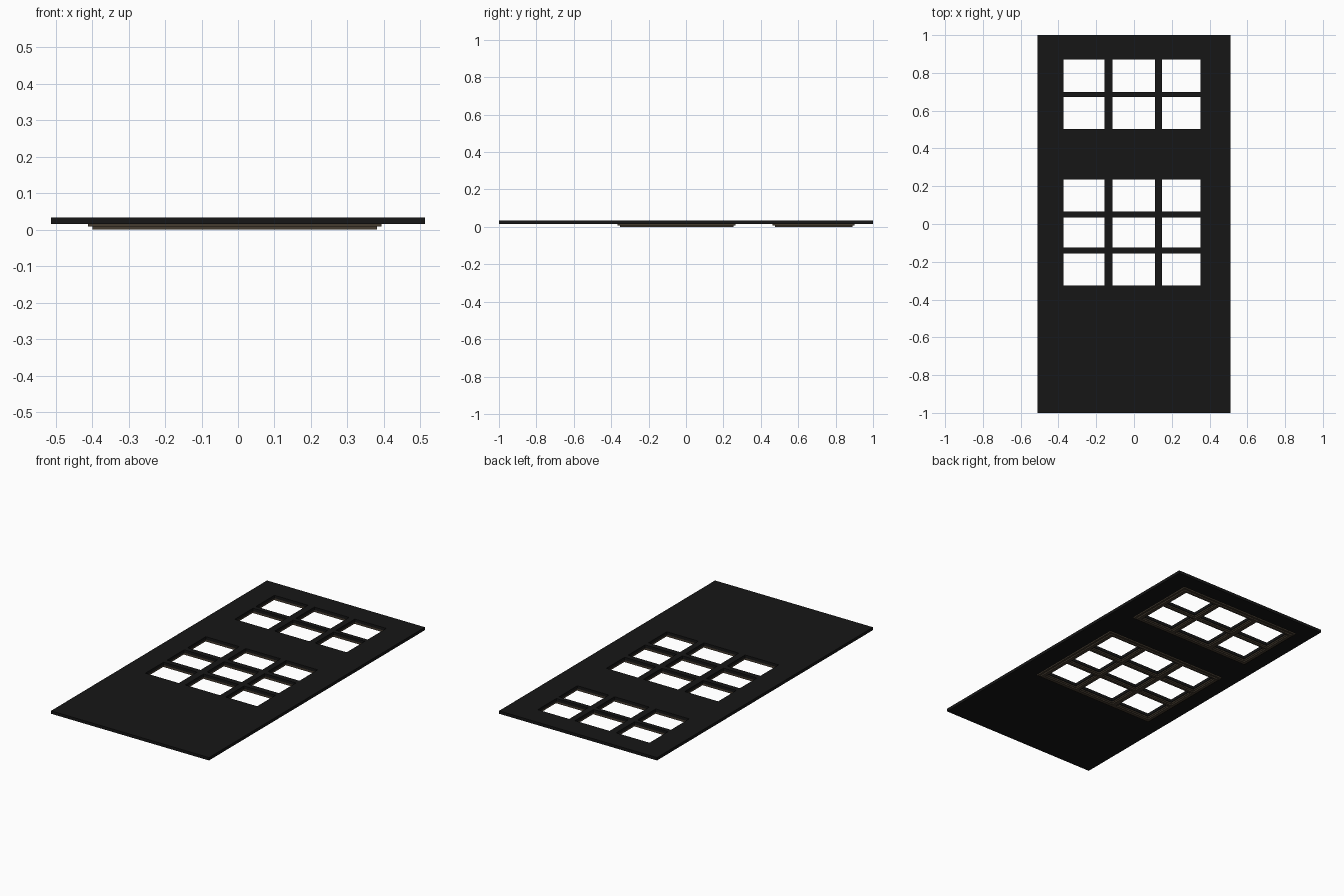
import bpy, bmesh

if "Cube" in bpy.data.objects:
    bpy.data.objects.remove(bpy.data.objects["Cube"])

def material(name, color):
    m = bpy.data.materials.new(name)
    m.diffuse_color = (*color, 1)
    m.use_nodes = True
    m.node_tree.nodes["Principled BSDF"].inputs["Base Color"].default_value = m.diffuse_color
    return m

black = material("black_paint", (0.008, 0.008, 0.008))
brown = material("dark_wood", (0.06, 0.045, 0.03))

def lattice(name, xs, ys, holes, z0, z1, mat, bevel=0):
    """Flat slab divided by grid lines, with the listed cells left open."""
    bm = bmesh.new()
    v = [[bm.verts.new((x, y, z0)) for y in ys] for x in xs]
    for i in range(len(xs) - 1):
        for j in range(len(ys) - 1):
            if not holes(i, j):
                bm.faces.new((v[i][j], v[i+1][j], v[i+1][j+1], v[i][j+1]))
    res = bmesh.ops.extrude_face_region(bm, geom=bm.faces[:], use_keep_orig=True)
    top = [g for g in res["geom"] if isinstance(g, bmesh.types.BMVert)]
    bmesh.ops.translate(bm, verts=top, vec=(0, 0, z1 - z0))
    bmesh.ops.recalc_face_normals(bm, faces=bm.faces[:])
    me = bpy.data.meshes.new(name)
    bm.to_mesh(me)
    bm.free()
    ob = bpy.data.objects.new(name, me)
    bpy.context.collection.objects.link(ob)
    me.materials.append(mat)
    if bevel:
        b = ob.modifiers.new("chamfer", "BEVEL")
        b.width, b.segments = bevel, 1
    return ob

def flat(pairs):
    return [c for p in pairs for c in p]

def odd(i, j):
    return i % 2 == 1 and j % 2 == 1

# Window openings
cols = [(-0.373, -0.156), (-0.114, 0.111), (0.148, 0.352)]
low = [(-0.325, -0.156), (-0.124, 0.034), (0.066, 0.235)]
high = [(0.503, 0.672), (0.698, 0.870)]

# Door panel
lattice("door_panel", [-0.512] + flat(cols) + [0.512],
        [-1] + flat(low) + flat(high) + [1], odd, 0.016, 0.033, black)

# Stepped window trims on the underside
def trim(name, rows, y0, y1):
    for part, grow, inset, z0, z1 in (("base", 0.004, 0, 0.008, 0.016),
                                      ("moulding", 0.008, 0.012, 0, 0.008)):
        grown = lambda ps: flat([(a - grow, b + grow) for a, b in ps])
        lattice(f"{name}_{part}", [-0.411 + inset] + grown(cols) + [0.393 - inset],
                [y0 + inset] + grown(rows) + [y1 - inset], odd, z0, z1, brown)

trim("lower_window_trim", low, -0.365, 0.265)
trim("upper_window_trim", high, 0.463, 0.902)
